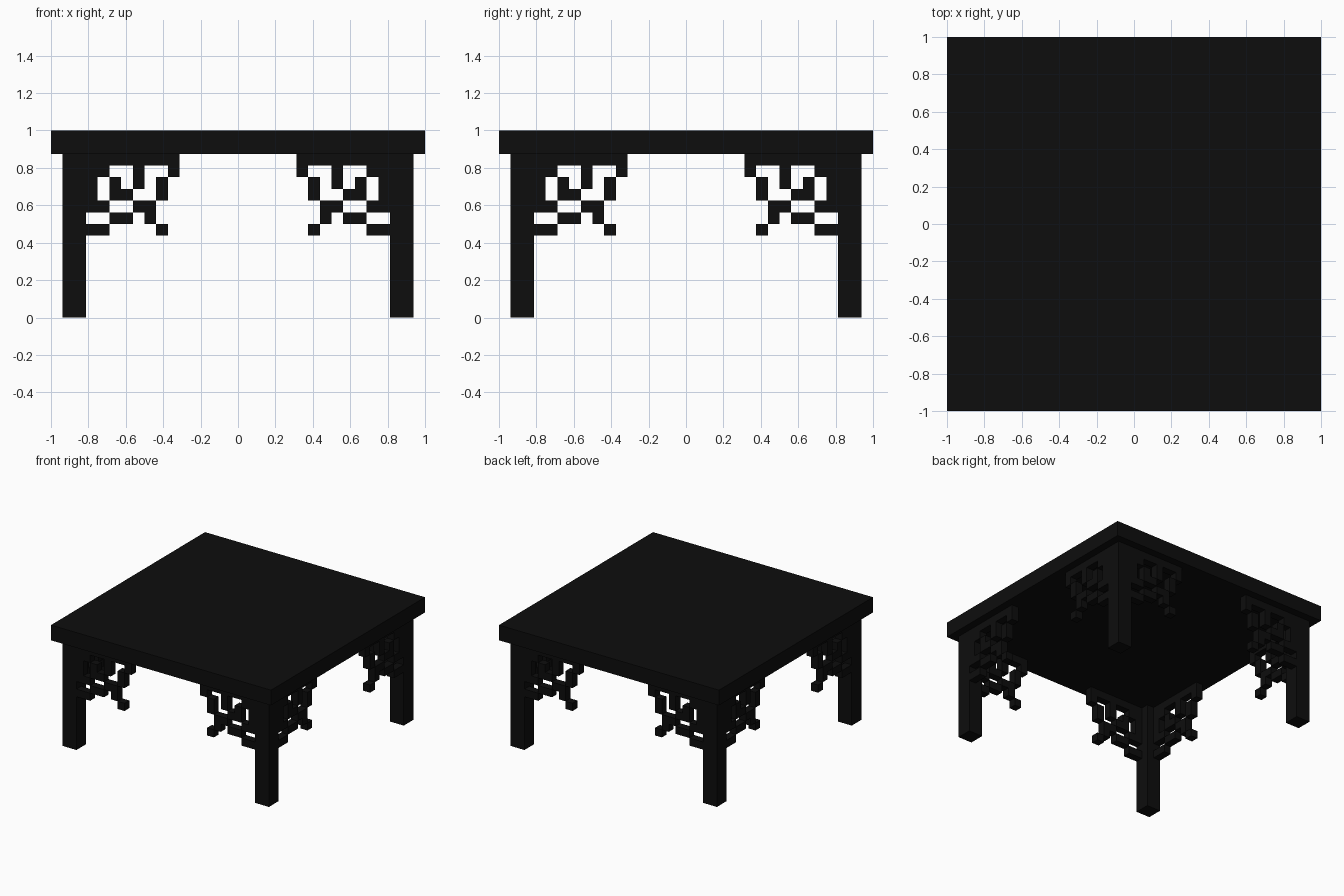
import bpy
import bmesh
from math import pi
from mathutils import Matrix, Vector

if "Cube" in bpy.data.objects:
    bpy.data.objects.remove(bpy.data.objects["Cube"])

U = 1 / 16  # block size

# Single dark lacquer material
lacquer = bpy.data.materials.new("black_lacquer")
lacquer.use_nodes = True
colour = (0.004, 0.004, 0.004, 1)
lacquer.diffuse_color = colour
lacquer.node_tree.nodes["Principled BSDF"].inputs["Base Color"].default_value = colour


def finish(name, bm):
    mesh = bpy.data.meshes.new(name)
    bm.to_mesh(mesh)
    bm.free()
    mesh.materials.append(lacquer)
    obj = bpy.data.objects.new(name, mesh)
    bpy.context.collection.objects.link(obj)
    return obj


def add_box(bm, centre, size):
    matrix = Matrix.Translation(centre) @ Matrix.Diagonal((*size, 1))
    return bmesh.ops.create_cube(bm, size=1, matrix=matrix)["verts"]


def box(name, centre, size):
    bm = bmesh.new()
    add_box(bm, centre, size)
    return finish(name, bm)


# Fretwork pattern, read from the leg outward, top row first
PATTERN = [
    "########",
    "##..#..#",
    "#.#.#.#.",
    "#.##..#.",
    "##..##..",
    "..##.#..",
    "##....#.",
]
CELLS = {(c, r) for r, row in enumerate(PATTERN) for c, ch in enumerate(row) if ch == "#"}


def bracket(name, side, turn):
    """Fretwork beside one leg on the front edge, turned about z to its own edge."""
    bm = bmesh.new()
    for c, r in CELLS:
        centre = Vector((side * (13 - c - 0.5), -14.5, 14 - r - 0.5)) * U
        verts = add_box(bm, centre, (U, U, U))
        # Drop the walls shared with neighbouring blocks
        shared = []
        for face in {f for v in verts for f in v.link_faces}:
            n = face.normal if face.normal.length > 0.5 else None
            if n is None:
                face.normal_update()
                n = face.normal
            step = (c - side * round(n.x), r - round(n.z))
            if step != (c, r) and step in CELLS:
                shared.append(face)
        bmesh.ops.delete(bm, geom=shared, context="FACES")
    bmesh.ops.remove_doubles(bm, verts=bm.verts, dist=0.001)
    bm.transform(Matrix.Rotation(turn * pi / 2, 4, "Z"))
    finish(name, bm)


# Table top
box("table_top", (0, 0, 15 * U), (2, 2, 2 * U))

# Four legs
for sx, x_name in ((1, "left"), (-1, "right")):
    for sy, y_name in ((-1, "front"), (1, "back")):
        box(f"{y_name}_{x_name}_leg", (sx * 14 * U, sy * 14 * U, 7 * U), (2 * U, 2 * U, 14 * U))

# Two brackets on each edge
for turn, edge in enumerate(("front", "left", "back", "right")):
    bracket(f"{edge}_bracket_1", 1, turn)
    bracket(f"{edge}_bracket_2", -1, turn)
